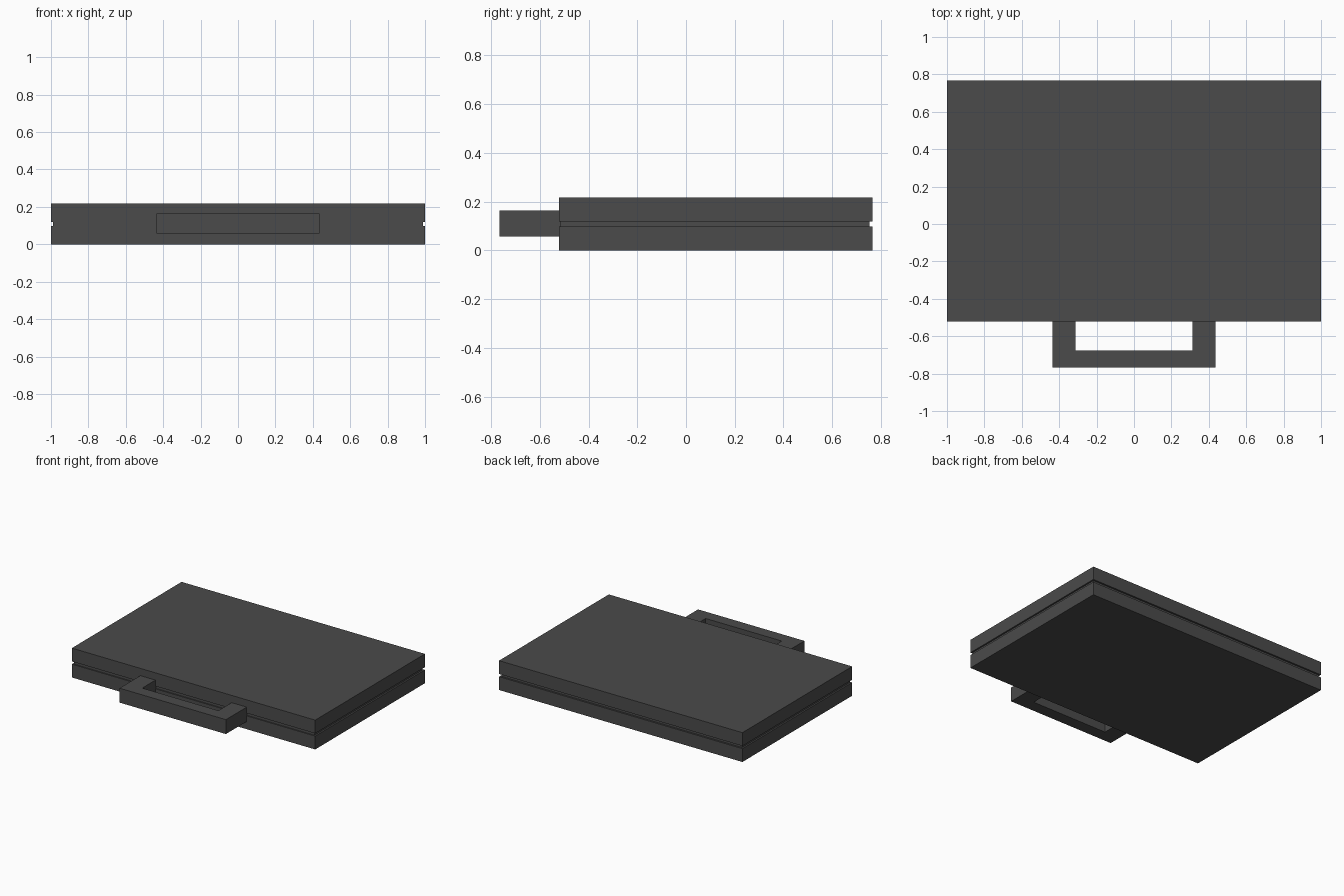
import bpy, bmesh

if "Cube" in bpy.data.objects:
    bpy.data.objects.remove(bpy.data.objects["Cube"])

dark = bpy.data.materials.new("dark_grey")
dark.diffuse_color = (0.07, 0.07, 0.07, 1)
dark.use_nodes = True
dark.node_tree.nodes["Principled BSDF"].inputs["Base Color"].default_value = dark.diffuse_color


def prism(name, outline, z0, z1):
    """Extrude an xy outline from z0 up to z1."""
    bm = bmesh.new()
    base = bm.faces.new([bm.verts.new((x, y, z0)) for x, y in outline])
    ext = bmesh.ops.extrude_face_region(bm, geom=[base], use_keep_orig=True)
    top = [g for g in ext["geom"] if isinstance(g, bmesh.types.BMVert)]
    bmesh.ops.translate(bm, verts=top, vec=(0, 0, z1 - z0))
    bmesh.ops.recalc_face_normals(bm, faces=bm.faces)
    mesh = bpy.data.meshes.new(name)
    bm.to_mesh(mesh)
    bm.free()
    mesh.materials.append(dark)
    obj = bpy.data.objects.new(name, mesh)
    bpy.context.collection.objects.link(obj)
    return obj


def rect(x, y0, y1):
    return [(-x, y0), (x, y0), (x, y1), (-x, y1)]


# Two case halves with a recessed core showing in the seam
prism("lower_shell", rect(1.0, -0.522, 0.766), 0.0, 0.099)
prism("upper_shell", rect(1.0, -0.522, 0.766), 0.119, 0.218)
prism("seam_core", rect(0.988, -0.514, 0.753), 0.099, 0.119)

# U-shaped carrying handle on the front
right = [(0.437, -0.766), (0.437, -0.516), (0.313, -0.516), (0.313, -0.677)]
left = [(-x, y) for x, y in reversed(right)]
prism("handle", right + left, 0.057, 0.164)
